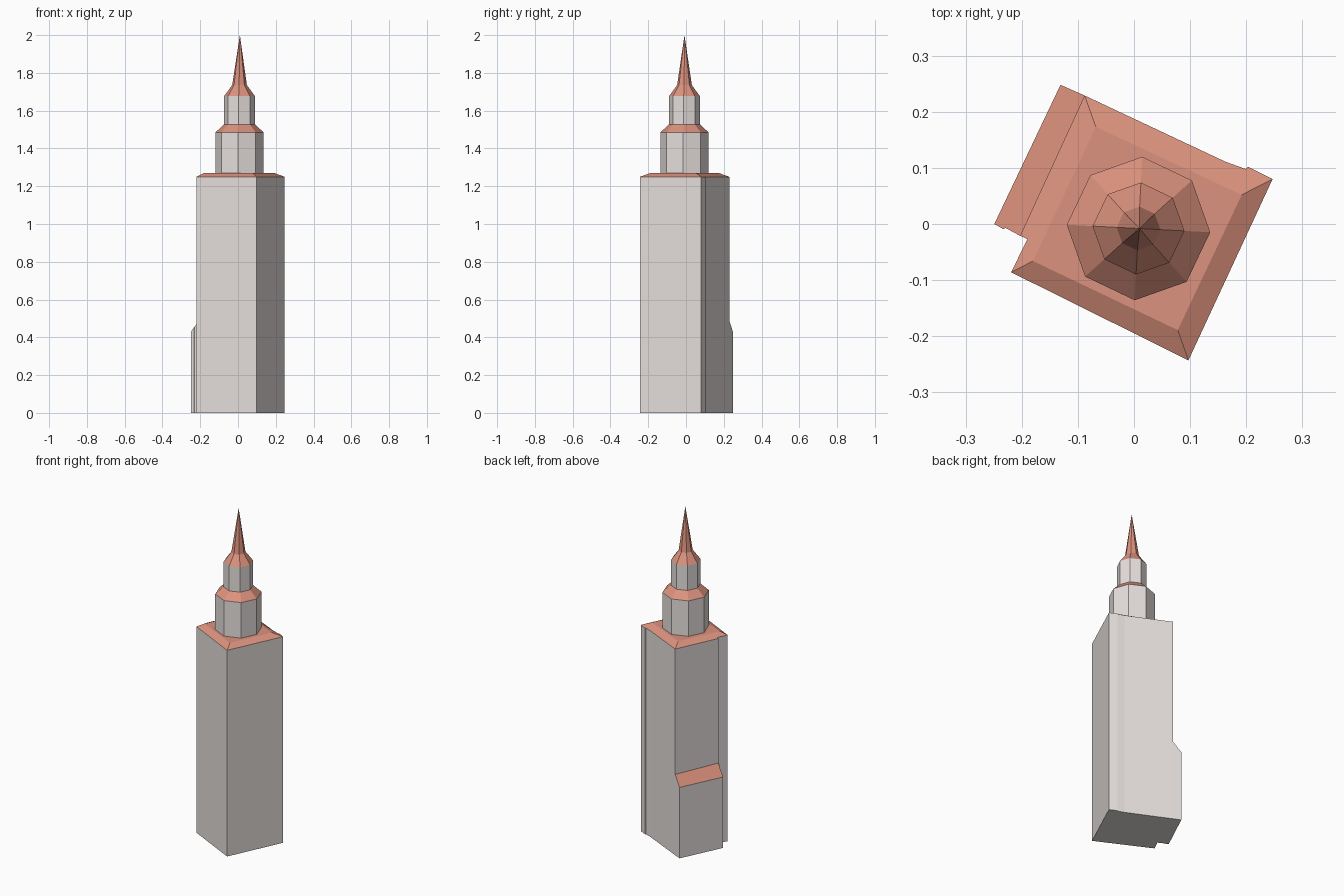
import bpy, bmesh, math

if "Cube" in bpy.data.objects:
    bpy.data.objects.remove(bpy.data.objects["Cube"])


def material(name, rgb):
    m = bpy.data.materials.new(name)
    m.diffuse_color = (*rgb, 1)
    m.use_nodes = True
    m.node_tree.nodes["Principled BSDF"].inputs["Base Color"].default_value = m.diffuse_color
    return m


WALL = material("wall_stone", (0.8, 0.75, 0.73))
ROOF = material("roof_tile", (0.72, 0.29, 0.21))


def finish(name, bm):
    bmesh.ops.recalc_face_normals(bm, faces=bm.faces)
    me = bpy.data.meshes.new(name)
    bm.to_mesh(me)
    bm.free()
    me.materials.append(WALL)
    me.materials.append(ROOF)
    ob = bpy.data.objects.new(name, me)
    bpy.context.collection.objects.link(ob)
    return ob


def ring(bm, pts):
    return [bm.verts.new(p) for p in pts]


def bridge(bm, a, b, mat, skip=()):
    n = len(a)
    for i in range(n):
        if i not in skip:
            j = (i + 1) % n
            bm.faces.new((a[i], a[j], b[j], b[i])).material_index = mat


# Main tower: notched footprint with a shallow hipped roof
foot = [(0.247, 0.080), (0.097, -0.243), (-0.219, -0.086), (-0.190, -0.027),
        (-0.203, -0.021), (-0.088, 0.229), (0.163, 0.111), (0.199, 0.098),
        (0.203, 0.102)]
deck = [(0.192, 0.052), (0.078, -0.189), (-0.180, -0.066), (-0.068, 0.173)]
bm = bmesh.new()
low = ring(bm, [(x, y, 0) for x, y in foot])
eave = ring(bm, [(x, y, 1.25) for x, y in foot])
B, C, D, A = top = ring(bm, [(x, y, 1.27) for x, y in deck])
bm.faces.new(low)
bridge(bm, low, eave, 0)
e = eave
for f in (top, [e[0], e[1], C, B], [e[1], e[2], D, C],
          [*e[2:6], A, D], [*e[5:9], e[0], B, A]):
    bm.faces.new(f).material_index = 1
finish("main_tower", bm)

# Side annex: lean-to against the tower, roof falling outwards
foot = [(-0.131, 0.248), (-0.088, 0.229), (-0.203, -0.021),
        (-0.229, -0.007), (-0.233, -0.009), (-0.249, 0.0)]


def lean(x, y):
    d = (x + 0.249) * 0.903 - y * 0.43
    return 0.43 + 0.06 * d / 0.047


bm = bmesh.new()
low = ring(bm, [(x, y, 0) for x, y in foot])
top = ring(bm, [(x, y, lean(x, y)) for x, y in foot])
bm.faces.new(low)
bridge(bm, low, top, 0, skip=(1,))
bm.faces.new(top).material_index = 1
finish("side_annex", bm)

# Octagonal lantern tiers and spire: (radius, height, material of band above)
CX, CY = 0.008, -0.008
profile = [(0.128, 1.265, 0), (0.128, 1.485, 1), (0.082, 1.527, 0),
           (0.082, 1.677, 1), (0.039, 1.735, 1)]
bm = bmesh.new()
rings = []
for r, z, _ in profile:
    ang = [math.radians(45 * i - 3) for i in range(8)]
    rings.append(ring(bm, [(CX + r * math.cos(a), CY + r * math.sin(a), z)
                           for a in ang]))
for k in range(len(rings) - 1):
    bridge(bm, rings[k], rings[k + 1], profile[k][2])
tip = bm.verts.new((CX + 0.002, CY, 2.0))
for i in range(8):
    bm.faces.new((rings[-1][i], rings[-1][(i + 1) % 8], tip)).material_index = 1
bm.faces.new(rings[0])
finish("lantern_spire", bm)
